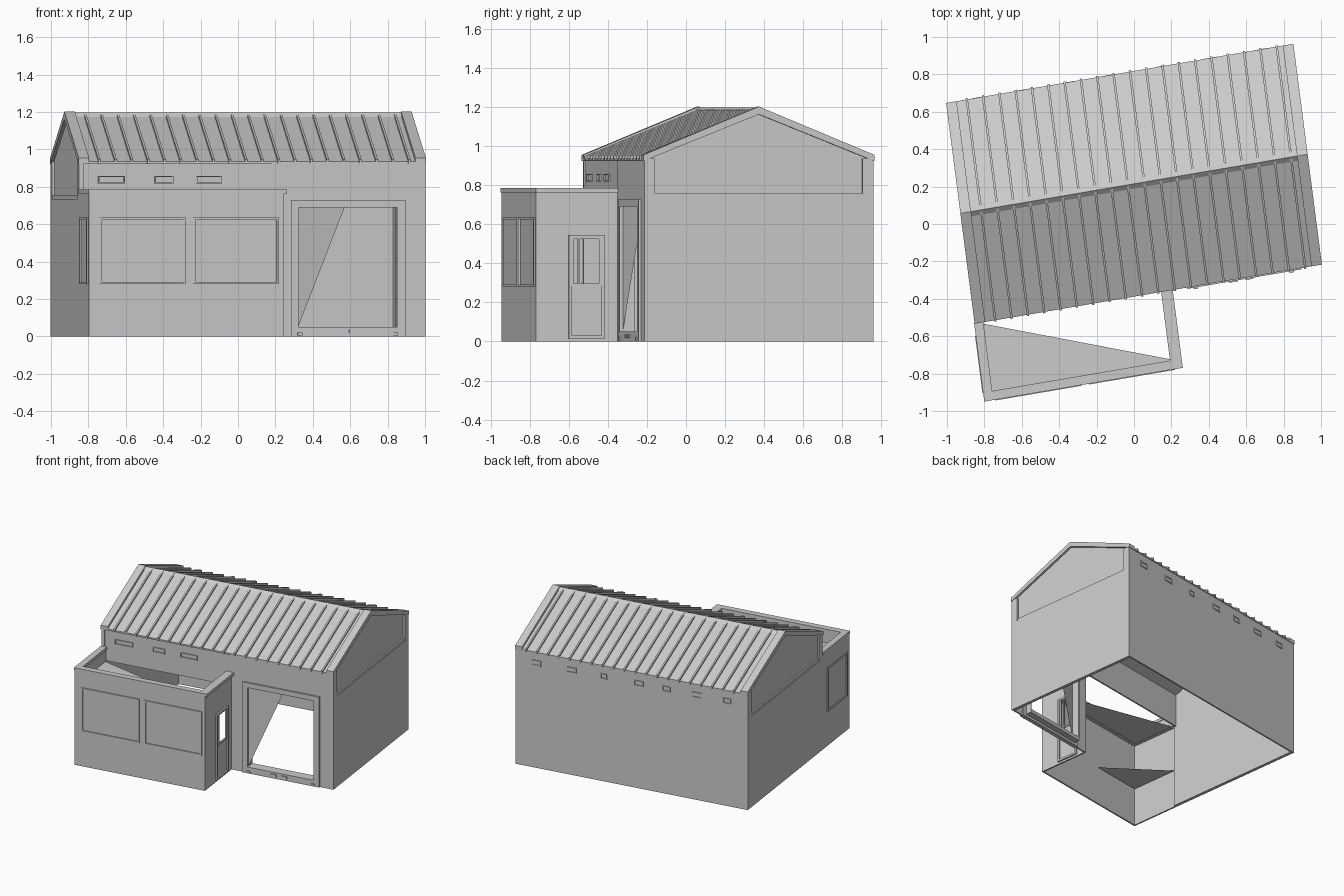
import bpy, bmesh

if "Cube" in bpy.data.objects:
    bpy.data.objects.remove(bpy.data.objects["Cube"])

# Plan axes of the building: slightly rotated and skewed on the site
def P(u, v, z):
    return (0.9855 * u - 0.128 * v, 0.215 + 0.168 * u + 0.992 * v, z)

def make(name, solids):
    """Each solid is (bottom loop, top loop) in u, v, z."""
    bm = bmesh.new()
    for a, b in solids:
        A = [bm.verts.new(P(*p)) for p in a]
        B = [bm.verts.new(P(*p)) for p in b]
        n = len(A)
        bm.faces.new(A)
        bm.faces.new(B[::-1])
        for i in range(n):
            j = (i + 1) % n
            bm.faces.new((A[j], A[i], B[i], B[j]))
    bmesh.ops.recalc_face_normals(bm, faces=bm.faces)
    me = bpy.data.meshes.new(name)
    bm.to_mesh(me)
    bm.free()
    ob = bpy.data.objects.new(name, me)
    bpy.context.collection.objects.link(ob)
    return ob

def box(u0, u1, v0, v1, z0, z1):
    q = [(u0, v0), (u1, v0), (u1, v1), (u0, v1)]
    return [(u, v, z0) for u, v in q], [(u, v, z1) for u, v in q]

def prism(profile, u0, u1):
    return [(u0, v, z) for v, z in profile], [(u1, v, z) for v, z in profile]

def slab(axis, p0, p1, a0, a1, z0, z1):
    """Flat slab facing along u or v."""
    return box(p0, p1, a0, a1, z0, z1) if axis == 'u' else box(a0, a1, p0, p1, z0, z1)

def ring(axis, p0, p1, outer, inner):
    """Rectangular slab with a rectangular opening."""
    a0, a1, z0, z1 = outer
    b0, b1, y0, y1 = inner
    parts = [(a0, b0, z0, z1), (b1, a1, z0, z1), (b0, b1, z0, y0), (b0, b1, y1, z1)]
    return [slab(axis, p0, p1, *q) for q in parts if q[1] - q[0] > 1e-4 and q[3] - q[2] > 1e-4]

def frame(name, axis, p0, p1, a0, a1, z0, z1, w):
    return make(name, ring(axis, p0, p1, (a0, a1, z0, z1), (a0 + w, a1 - w, z0 + w, z1 - w)))

def triangle(name, pts):
    me = bpy.data.meshes.new(name)
    me.from_pydata([P(*p) for p in pts], [], [(0, 1, 2)])
    ob = bpy.data.objects.new(name, me)
    bpy.context.collection.objects.link(ob)

L, W, EAVE, RIDGE = 0.94, 0.59, 0.935, 1.18
T = 0.012
AU, AV, AZ = 0.115, -1.01, 0.785        # annex right side, front, top

# Main hall walls
make("back_wall", [box(-L, L, W - T, W, 0, EAVE)])
make("clerestory_wall", [box(-L, AU, -W + 0.008, -W + 0.02, 0.67, EAVE)])
make("garage_wall", ring('v', -W, -W + T, (AU - 0.01, L, 0, EAVE), (0.25, 0.785, 0.05, 0.69)))
for s, side in ((-1, "left"), (1, "right")):
    a, b = sorted((s * (L - 0.015), s * (L - 0.025)))
    make(side + "_gable_panel", [prism([(-W, 0), (W, 0), (W, EAVE), (0, RIDGE), (-W, EAVE)], a, b)])
    a, b = sorted((s * L, s * (L - 0.015)))
    make(side + "_gable_cladding", [box(a, b, -W, W, 0, 0.735)] +
         [box(a, b, *sorted((t * W, t * (W - 0.055))), 0.735, EAVE) for t in (-1, 1)])
    a, b = sorted((s * (L - 0.004), s * (L - 0.015)))
    make(side + "_gable_ledge", [box(a, b, -W + 0.055, W - 0.055, 0.735, 0.757)])

# Garage door surround, recess, threshold and its small lamps
make("garage_frame", ring('v', -W - 0.012, -W + 0.02, (0.21, 0.83, 0, 0.73), (0.25, 0.785, 0.05, 0.69)))
make("garage_reveal", ring('v', -W, -W + 0.065, (0.24, 0.795, 0.02, 0.70), (0.25, 0.785, 0.05, 0.69)))
triangle("garage_inner_panel", [(0.25, -0.585, 0.05), (0.25, -0.585, 0.69), (0.51, -0.525, 0.69)])
make("threshold_lamps", [box(u, u + 0.045, -W - 0.018, -W - 0.01, 0.017, 0.036) for u in (0.44, 0.525)])
make("floor_fixings", [box(u, u + 0.025, -W - 0.02, -W - 0.01, 0.005, 0.022) for u in (0.245, 0.765)])

# Roof: two slopes, standing seams, ridge cap, barge boards
for s, side in ((-1, "front"), (1, "back")):
    e = s * (W + 0.005)
    make(side + "_roof_slope", [prism([(0, RIDGE - 0.02), (0, RIDGE), (e, EAVE), (e, EAVE - 0.012)], -L + 0.02, L - 0.02)])
    e2 = s * (W + 0.012)
    make(side + "_roof_seams", [prism([(0, RIDGE - 0.004), (0, RIDGE + 0.012), (e2, EAVE + 0.012), (e2, EAVE - 0.01)],
         u - 0.006, u + 0.006) for u in (-0.83 + 0.0885 * i for i in range(20))])
    make(side + "_barge_boards", [prism([(0, RIDGE - 0.018), (0, RIDGE + 0.022), (e, EAVE + 0.02), (e, EAVE - 0.012)],
         a, b) for a, b in ((-L - 0.002, -L + 0.055), (L - 0.055, L + 0.002))])
make("ridge_cap", [prism([(-0.025, RIDGE - 0.006), (0, RIDGE + 0.016), (0.025, RIDGE - 0.006)], -L + 0.03, L - 0.03)])

# High windows under the eaves
for i, (f, w) in enumerate(((.09, .075), (.24, .08), (.38, .05), (.53, .075), (.65, .065), (.78, .08), (.91, .065))):
    u = L - 2 * L * f
    frame("back_eave_window_%d" % i, 'v', W - 0.005, W + 0.006, u - w / 2, u + w / 2, 0.825, 0.868, 0.007)
for i, (x, w) in enumerate(((-0.675, .145), (-0.395, .10), (-0.155, .14))):
    u = (x - 0.0755) / 0.9855
    frame("front_eave_window_%d" % i, 'v', -W, -W + 0.012, u - w / 2, u + w / 2, 0.818, 0.858, 0.007)

# Annex walls, open towards the hall
make("annex_front_wall", [box(-L, AU, AV, AV + T, 0, AZ - 0.02)])
make("annex_left_wall", [box(-L, -L + T, AV, -W, 0, AZ - 0.02)])
door = (-0.825, -0.675, 0.29, 0.53)
make("annex_right_wall", ring('u', AU - T, AU, (AV, -W, 0, AZ - 0.02), door))

# Annex parapet: thick upper band with a slightly projecting cap
def parapet(z0, z1, out, t):
    return [box(-L - min(out, 0.004), AU + out, AV - min(out, 0.004), AV + t, z0, z1),
            box(-L - min(out, 0.004), -L + t, AV + t, -W, z0, z1),
            box(AU - t, AU + out, AV + t, -W, z0, z1)]
make("annex_parapet", parapet(0.67, 0.762, 0, 0.04))
make("annex_parapet_cap", parapet(0.762, AZ, 0.018, 0.045))

# Partial annex roof and inner bench
triangle("annex_roof", [(-L + 0.01, AV + 0.01, 0.672), (AU - 0.01, AV + 0.04, 0.672), (-L + 0.01, -W, 0.672)])
triangle("annex_bench", [(-L + 0.02, AV + 0.02, 0.30), (-0.5, AV + 0.02, 0.30), (-L + 0.02, -W, 0.30)])

# Annex windows and side door
frame("annex_front_window_left", 'v', AV - 0.008, AV + 0.005, -0.883, -0.416, 0.28, 0.635, 0.012)
frame("annex_front_window_right", 'v', AV - 0.008, AV + 0.005, -0.375, 0.091, 0.28, 0.635, 0.012)
frame("annex_left_window", 'u', -L - 0.008, -L + 0.005, -0.97, -0.66, 0.28, 0.635, 0.012)
frame("annex_door_frame", 'u', AU - 0.005, AU + 0.012, -0.843, -0.657, 0.015, 0.545, 0.016)
frame("annex_door_glazing_frame", 'u', AU - 0.005, AU + 0.007, -0.827, -0.673, 0.285, 0.535, 0.012)
make("annex_door_mullion", [box(AU - 0.008, AU + 0.004, -0.795, -0.785, 0.29, 0.53)])
